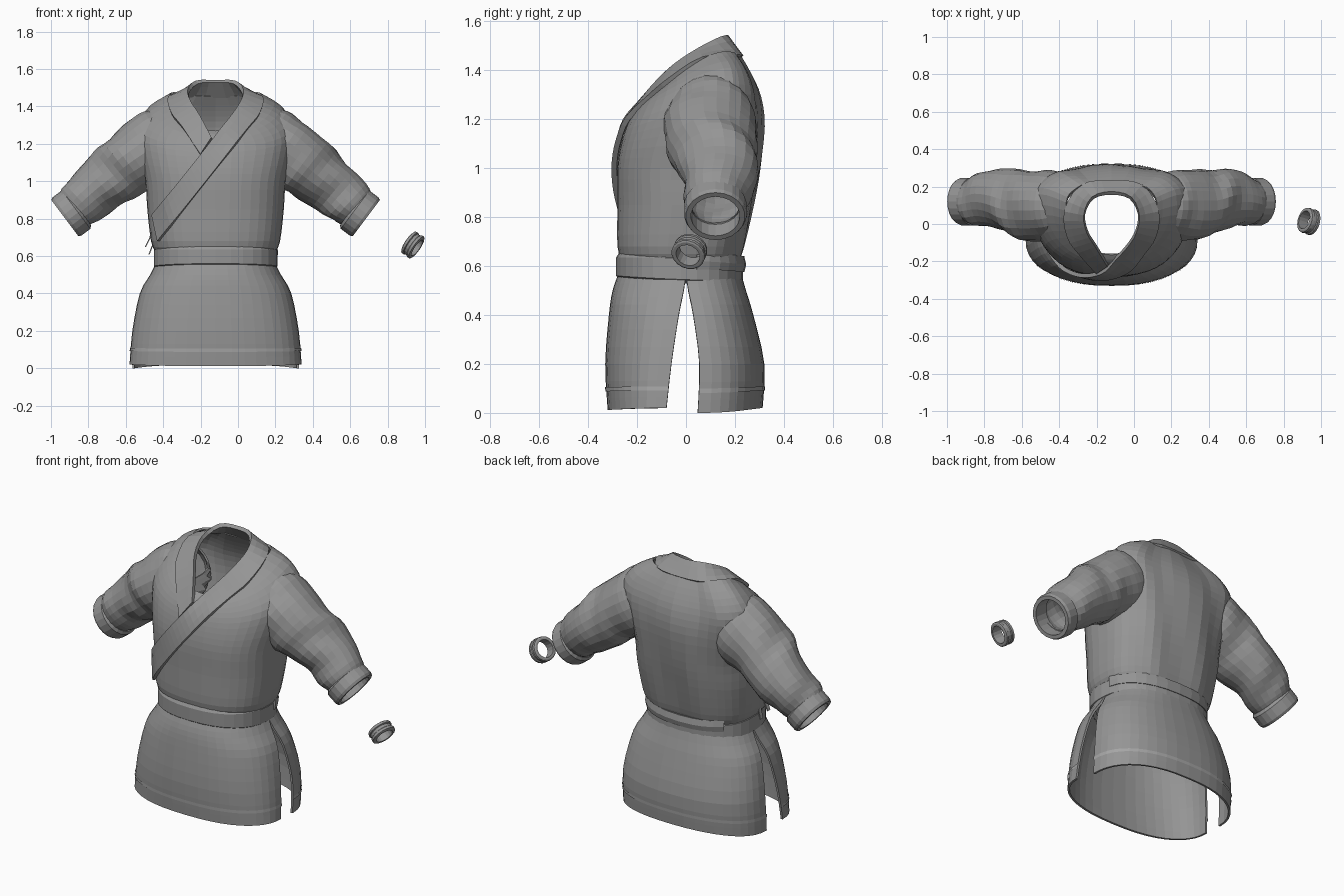
import bpy, bmesh, math
from mathutils import Vector
from mathutils.bvhtree import BVHTree

if "Cube" in bpy.data.objects:
    bpy.data.objects.remove(bpy.data.objects["Cube"])

CX = -0.12  # garment centre line


def grey(name, v):
    m = bpy.data.materials.new(name)
    m.diffuse_color = (v, v, v, 1)
    m.use_nodes = True
    m.node_tree.nodes["Principled BSDF"].inputs["Base Color"].default_value = m.diffuse_color
    return m


CLOTH, STITCH = grey("cloth", .30), grey("stitch", .38)


def spline(P, n):
    out = []
    for i in range(len(P) - 1):
        a, b, c, d = P[max(i - 1, 0)], P[i], P[i + 1], P[min(i + 2, len(P) - 1)]
        for k in range(n):
            t = k / n
            out.append(tuple(0.5 * (2 * q + (r - p) * t + (2 * p - 5 * q + 4 * r - s) * t * t
                                    + (3 * q - p - 3 * r + s) * t ** 3)
                             for p, q, r, s in zip(a, b, c, d)))
    return out + [tuple(P[-1])]


def mix(a, b, t):
    return tuple(p + (q - p) * t for p, q in zip(a, b))


def spow(v, e):
    return math.copysign(abs(v) ** e, v)


def loft(name, rows, wrap=False, wrap_rows=False, thick=0.0, offset=-1.0, mat=CLOTH):
    bm = bmesh.new()
    V = [[bm.verts.new(p) for p in r] for r in rows]
    m, n = len(V), len(V[0])
    for i in range(m if wrap_rows else m - 1):
        for j in range(n if wrap else n - 1):
            a, b = V[i], V[(i + 1) % m]
            bm.faces.new((a[j], a[(j + 1) % n], b[(j + 1) % n], b[j]))
    bmesh.ops.recalc_face_normals(bm, faces=bm.faces)
    me = bpy.data.meshes.new(name)
    bm.to_mesh(me)
    me.materials.append(mat)
    tree = BVHTree.FromBMesh(bm)
    bm.free()
    ob = bpy.data.objects.new(name, me)
    bpy.context.collection.objects.link(ob)
    if thick:
        md = ob.modifiers.new("thickness", 'SOLIDIFY')
        md.thickness, md.offset = thick, offset
    return tree


def ring(r, n=40, back=0.85, fold=0.0):
    # tilted section through a front, side and back point
    hx, yf, zf, ys, zs, yb, zb = r
    pts = []
    for k in range(n):
        t = 2 * math.pi * k / n
        e = back if math.sin(t) > 0 else .85
        c, u = spow(math.cos(t), e), spow(math.sin(t), e)
        y = ys + u * (yb - yf) / 2 + u * u * ((yb + yf) / 2 - ys)
        z = zs + u * (zb - zf) / 2 + u * u * ((zb + zf) / 2 - zs)
        f = 1 + fold * max(u, 0) * math.sin(9 * t + 5 * zs)
        pts.append((CX + hx * c, y * f, z))
    return pts


# Torso
body = [(.32, -.26, .62, -.02, .62, .22, .62), (.345, -.28, .68, -.02, .68, .24, .68),
        (.365, -.28, .85, 0, .85, .275, .85), (.375, -.28, 1.0, 0, 1.0, .30, 1.0),
        (.405, -.265, 1.1, .04, 1.15, .315, 1.17), (.42, -.24, 1.18, .09, 1.29, .30, 1.29),
        (.35, -.205, 1.24, .10, 1.395, .265, 1.38), (.245, -.165, 1.27, .07, 1.45, .22, 1.46)]
torso = loft("torso", [ring(r, back=.76, fold=.025) for r in spline(body, 3)], wrap=True, thick=.012)


def front(dx, z, off):
    # point lying just in front of the chest
    hit = torso.ray_cast(Vector((CX + dx, -1, z)), Vector((0, 1, 0)))[0]
    y = hit.y if hit and hit.y < 0.02 else (-.165 if z > 1.15 else -.06)
    return (dx, y - off, z)


# Crossed collar: inner and outer edge of the band
H = [(0, .165, 1.535, 0, .225, 1.452), (.10, .14, 1.53, .16, .205, 1.455),
     (.145, .05, 1.48, .25, .07, 1.445), (.13, -.04, 1.42, .235, -.065, 1.36),
     (.085, -.115, 1.35, .18, -.148, 1.29)]
path = [front(-.02, 1.23, .008) + front(-.08, 1.14, .008)]
path += [(-a, b, c, -d, e, f) for a, b, c, d, e, f in reversed(H[1:])] + H
for k in range(1, 8):
    i = mix((.085, 1.35), (-.335, .82), k / 7)
    o = mix((.18, 1.29), (-.305, .68), k / 7)
    path.append(front(*i, .016) + front(*o, .016))
rows = []
for p in spline(path, 3):
    a, b = Vector(p[:3]), Vector(p[3:])
    rows.append([a.lerp(b, t) + Vector((CX, 0, 0)) for t in (0, .3, .7, 1)])
loft("collar", rows, thick=.022, offset=0)

# Belt, with a second wrap crossing behind
loft("belt", [ring(r, 32) for r in
     [(.31, -.27, .545, -.02, .53, .22, .525), (.33, -.285, .56, -.02, .545, .232, .54),
      (.33, -.285, .635, -.02, .63, .232, .605), (.315, -.27, .66, -.02, .65, .222, .62)]],
     wrap=True, thick=.025)
loft("belt_overlap", [ring(r, 32)[1:13] for r in
     [(.335, -.28, .56, -.02, .585, .238, .575), (.34, -.28, .6, -.02, .62, .246, .605),
      (.335, -.28, .64, -.02, .66, .238, .64)]], thick=.015)


# Skirt panels with side slits: z middle, z slit, half width, y middle, y slit
def panel_row(r, n=22, grow=0.0):
    z, zs, hx, ym, ys = r
    pts = []
    for k in range(n + 1):
        t = math.pi * k / n
        c, s = spow(math.cos(t), .85), max(math.sin(t), 0) ** .85
        y = ys + (ym + math.copysign(grow, ym) - ys) * s
        pts.append((CX + (hx + grow) * c, y, z + (zs - z) * abs(c) ** 3))
    return pts


panels = {
    "front": [(.57, .57, .315, -.275, 0), (.5, .5, .35, -.30, -.01), (.40, .40, .405, -.315, -.03),
              (.2, .2, .445, -.33, -.06), (.012, .02, .46, -.32, -.08)],
    "back": [(.57, .57, .31, .225, 0), (.5, .5, .345, .245, .01), (.40, .40, .40, .275, .03),
             (.2, .2, .44, .32, .055), (.02, 0, .445, .313, .048)]}
for nm, P in panels.items():
    S = spline(P, 3)
    loft(nm + "_skirt_panel", [panel_row(r) for r in S], thick=.012)
    loft(nm + "_hem_stitch", [panel_row(mix(S[10], S[11], t), grow=.004) for t in (.35, .6)],
         mat=STITCH)


def lathe(name, centre, axis, prof, n=20):
    ax = Vector(axis).normalized()
    u = ax.cross(Vector((0, 1, 0))).normalized()
    v = ax.cross(u)
    c = Vector(centre)
    rows = []
    for k in range(n):
        t = 2 * math.pi * k / n
        d = u * math.cos(t) + v * math.sin(t)
        rows.append([c + ax * a + d * r for a, r in prof])
    loft(name, rows, wrap=True, wrap_rows=True)


# Sleeves and cuffs: offset, y, z, depth radius, height radius
arm = [(.23, .10, 1.245, .13, .15), (.285, .10, 1.215, .175, .186), (.36, .10, 1.165, .19, .188),
       (.465, .10, 1.093, .185, .174), (.545, .125, 1.03, .17, .163), (.64, .14, .955, .152, .143),
       (.715, .125, .888, .135, .133), (.76, .12, .845, .112, .112)]
S = spline(arm, 3)
for s, side in ((-1, "left"), (1, "right")):
    rows = []
    for i, (dx, y, z, ry, rn) in enumerate(S):
        a, b = S[max(i - 1, 0)], S[min(i + 1, len(S) - 1)]
        t = Vector((b[0] - a[0], 0, b[2] - a[2])).normalized()
        w = .035 * min(1, i / 9) * min(1, (len(S) - 1 - i) / 3)
        row = []
        for k in range(22):
            g = 2 * math.pi * k / 22
            f = 1 + w * math.sin(3 * g + .8 * i + s) + w * .5 * math.sin(1.5 * i + 2 * g)
            p = Vector((-t.z, 0, t.x)) * (rn * f * math.sin(g))
            px, py, pz = dx + p.x, y + ry * f * math.cos(g), z + p.z
            if pz < 1.25:  # keep the hidden end against the armhole
                px = max(px, .35 - .25 * ((py - .1) / .18) ** 2)
            row.append((CX + s * px, py, pz))
        rows.append(row)
    loft(side + "_sleeve", rows, wrap=True, thick=.012)
    lathe(side + "_cuff", (CX + s * .77, .12, .83), (s * .8, 0, -.6),
          [(-.045, .115), (-.03, .128), (.03, .128), (.045, .121), (.045, .10), (-.045, .10)], 22)

# Loose wrist band
lathe("wrist_band", (.934, .015, .66), (.8, -.25, -.55),
      [(-.03, .06), (-.026, .068), (-.012, .07), (-.008, .064), (.008, .064), (.012, .07),
       (.026, .07), (.03, .063), (.03, .05), (-.03, .05)], 18)

# Tie strings at the side
for a, b in (((-.46, -.08, .78), (-.50, -.07, .65)), ((-.45, -.06, .76), (-.48, -.03, .61))):
    rows = [[Vector(mix(a, b, t)) + Vector((.012 * math.sin(3 * t), d, 0)) for d in (-.012, .012)]
            for t in (0, .33, .66, 1)]
    loft("tie_string", rows, thick=.006)
